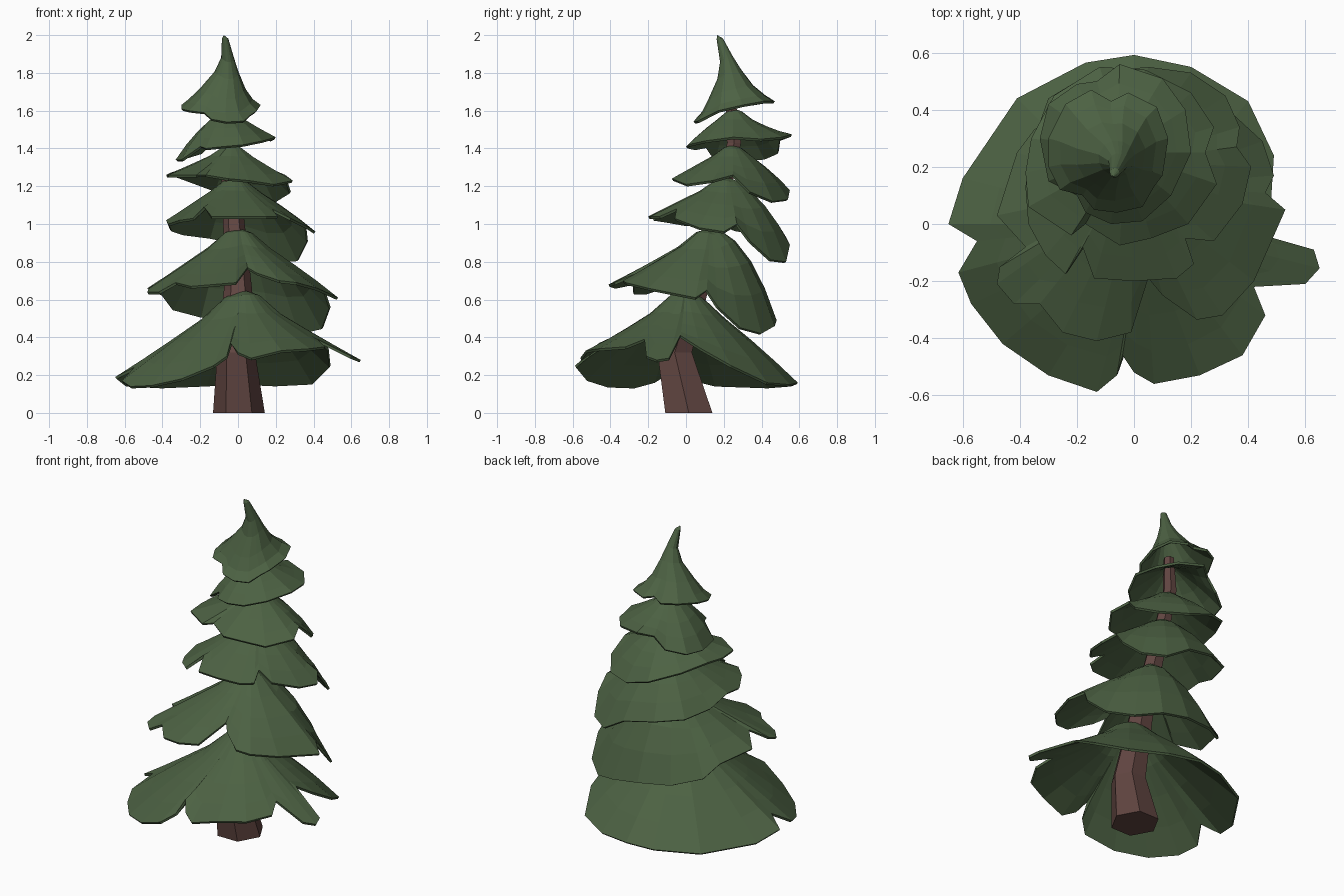
import bpy, math


def material(name, rgb):
    m = bpy.data.materials.new(name)
    m.diffuse_color = (*rgb, 1)
    return m


GREEN = material("needles", (0.073, 0.121, 0.056))
BROWN = material("bark", (0.12, 0.06, 0.053))


def build(name, verts, faces, mat):
    me = bpy.data.meshes.new(name)
    me.from_pydata(verts, [], faces)
    me.materials.append(mat)
    ob = bpy.data.objects.new(name, me)
    bpy.context.collection.objects.link(ob)
    return ob


def skirt(name, apex, rim, bulge=0.3, axis=None):
    """Drooping sheet from an apex to a ragged rim; steep lobes bulge outwards.
    axis: optional rings (spread, height, centre x, centre y)."""
    ax, ay, az = apex
    cx, cy = axis[-1][2:] if axis else (ax, ay)
    polar = sorted((math.atan2(y - cy, x - cx), math.hypot(x - cx, y - cy), z)
                   for x, y, z in rim)
    n = len(polar)
    verts, faces = [apex], []
    rings = axis or [(t, None, ax, ay) for t in (0.15, 0.35, 0.58, 0.8)]
    for t, h, ox, oy in rings:
        for i, (a, r, z) in enumerate(polar):
            # smooth out the rim's notches towards the centre
            mix = 1 - t * t
            near = [polar[(i + d) % n] for d in (-2, -1, 0, 1, 2)]
            ws = [1, 2, 3, 2, 1]
            rs = sum(w * p[1] for w, p in zip(ws, near)) / 9
            zs = sum(w * p[2] for w, p in zip(ws, near)) / 9
            rt = min(t * (r + (rs - r) * mix), 0.92 * r)
            zt = z + (zs - z) * mix
            k = h
            if h is None:
                c = -0.3 + bulge + 1.3 * ((az - zt) / rs - 0.6)
                k = (1 - t) * (1 + max(-0.4, min(1.3, c)) * t)
                if t < 0.2:
                    k = max(k, 0.92)
            verts.append((ox + rt * math.cos(a), oy + rt * math.sin(a), zt + (az - zt) * k))
    verts += [(cx + r * math.cos(a), cy + r * math.sin(a), z) for a, r, z in polar]
    for i in range(n):
        j = (i + 1) % n
        faces.append((0, 1 + i, 1 + j))
        for r in range(len(rings)):
            a, b = 1 + r * n, 1 + (r + 1) * n
            faces.append((a + i, b + i, b + j, a + j))
    ob = build(name, verts, faces, GREEN)
    s = ob.modifiers.new("thickness", "SOLIDIFY")
    s.thickness = 0.014
    s.offset = -1


# Crooked six-sided trunk: centre x, centre y, z, radius
path = [(0.005, 0.015, 0, 0.137), (-0.01, -0.06, 0.32, 0.1), (0.0, 0.05, 0.65, 0.075),
        (-0.02, 0.14, 0.98, 0.058), (-0.04, 0.21, 1.25, 0.047), (-0.05, 0.255, 1.43, 0.04),
        (-0.06, 0.235, 1.66, 0.03)]
tv = [(x + r * math.cos(k * math.pi / 3), y + 1.05 * r * math.sin(k * math.pi / 3), z)
      for x, y, z, r in path for k in range(6)]
tf = [(r * 6 + k, r * 6 + (k + 1) % 6, r * 6 + 6 + (k + 1) % 6, r * 6 + 6 + k)
      for r in range(len(path) - 1) for k in range(6)]
tf += [tuple(range(5, -1, -1)), tuple(range(len(tv) - 6, len(tv)))]
build("trunk", tv, tf, BROWN)

# Branch layers, bottom to top
skirt("branches_1", (0.03, 0.0, 0.65), [
    (-0.65, 0, .19), (-0.6, .16, .15), (-0.41, .44, .14), (-0.17, .565, .15), (0, .592, .16),
    (0.2, .55, .15), (0.4, .43, .16), (0.49, .24, .25), (0.48, .08, .34), (0.42, -.03, .41),
    (0.63, -.09, .29), (0.65, -.155, .28), (0.6, -.21, .3), (0.42, -.22, .39),
    (0.46, -.32, .35), (0.38, -.46, .34), (0.23, -.53, .33), (0.07, -.56, .29), (0, -.52, .32),
    (-0.04, -.46, .37), (-0.06, -.53, .3), (-0.13, -.588, .25), (-0.3, -.53, .18),
    (-0.46, -.42, .145), (-0.57, -.28, .14), (-0.615, -.17, .17), (-0.55, -.06, .24)], 0.2)

skirt("branches_2", (0.0, 0.13, 0.98), [
    (-0.48, .03, .66), (-0.41, .25, .63), (-0.35, .33, .55), (-0.2, .44, .51), (0, .48, .49),
    (0.18, .47, .46), (0.33, .4, .42), (0.45, .29, .45), (0.49, .17, .56), (0.46, .11, .65),
    (0.53, .05, .61), (0.42, -.2, .66), (0.31, -.32, .69), (0.22, -.335, .7), (0.1, -.25, .74),
    (0.05, -.19, .77), (-0.01, -.38, .69), (-0.13, -.41, .68), (-0.25, -.38, .67),
    (-0.33, -.28, .69), (-0.42, -.28, .64), (-0.48, -.21, .64), (-0.47, -.15, .66),
    (-0.38, -.08, .71)])

skirt("branches_3", (-0.02, 0.22, 1.25), [
    (-0.38, .13, 1.02), (-0.37, 0, 1.0), (-0.31, -.11, 1.02), (-0.24, -.175, 1.03),
    (-0.18, -.08, 1.09), (-0.14, -.19, 1.04), (0, -.2, 1.04), (0.15, -.19, 1.04),
    (0.21, -.14, 1.04), (0.18, -.05, 1.08), (0.28, -.06, 1.03), (0.38, .07, .98), (0.41, .2, .96),
    (0.36, .27, 1.0), (0.37, .34, .91), (0.32, .45, .81), (0.2, .53, .8), (0.05, .55, .89),
    (-0.15, .53, .93), (-0.3, .44, .95), (-0.36, .27, .97)], 0.4)

skirt("branches_4", (-0.03, 0.25, 1.42), [
    (-0.38, .18, 1.26), (-0.37, .06, 1.26), (-0.22, -.04, 1.26), (-0.17, 0, 1.26),
    (-0.05, -.075, 1.24), (0.06, -.05, 1.23), (0.19, .0, 1.21), (0.29, .14, 1.23),
    (0.25, .25, 1.26), (0.28, .34, 1.17), (0.2, .46, 1.12), (0.04, .54, 1.13),
    (-0.12, .55, 1.18), (-0.28, .45, 1.24), (-0.36, .3, 1.27)], 0.4)

skirt("branches_5", (-0.06, 0.25, 1.61), [
    (-0.33, .3, 1.34), (-0.3, .15, 1.34), (-0.2, .1, 1.41), (-0.17, .04, 1.4), (-0.08, 0, 1.41),
    (0.03, .01, 1.42), (0.13, .1, 1.44), (0.2, .25, 1.46), (0.18, .4, 1.45), (0.1, .51, 1.46),
    (-0.05, .56, 1.475), (-0.13, .5, 1.45), (-0.2, .49, 1.38), (-0.3, .42, 1.35)])

# Pointed top with a bent tip
skirt("tree_top", (-0.075, 0.165, 2.0), [
    (-0.3, .3, 1.63), (-0.3, .2, 1.61), (-0.26, .12, 1.6), (-0.18, .1, 1.59), (-0.14, .05, 1.555),
    (-0.06, .04, 1.54), (0.03, .06, 1.545), (0.07, .13, 1.58), (0.1, .17, 1.6), (0.12, .3, 1.63),
    (0.08, .41, 1.65), (-0.02, .46, 1.65), (-0.08, .43, 1.66), (-0.15, .47, 1.65),
    (-0.24, .42, 1.65)], axis=
    [(0.08, .95, -0.068, .178), (0.16, .68, -0.055, .212), (0.3, .48, -0.06, .225),
     (0.57, .24, -0.08, .23), (0.8, .09, -0.09, .24)])
